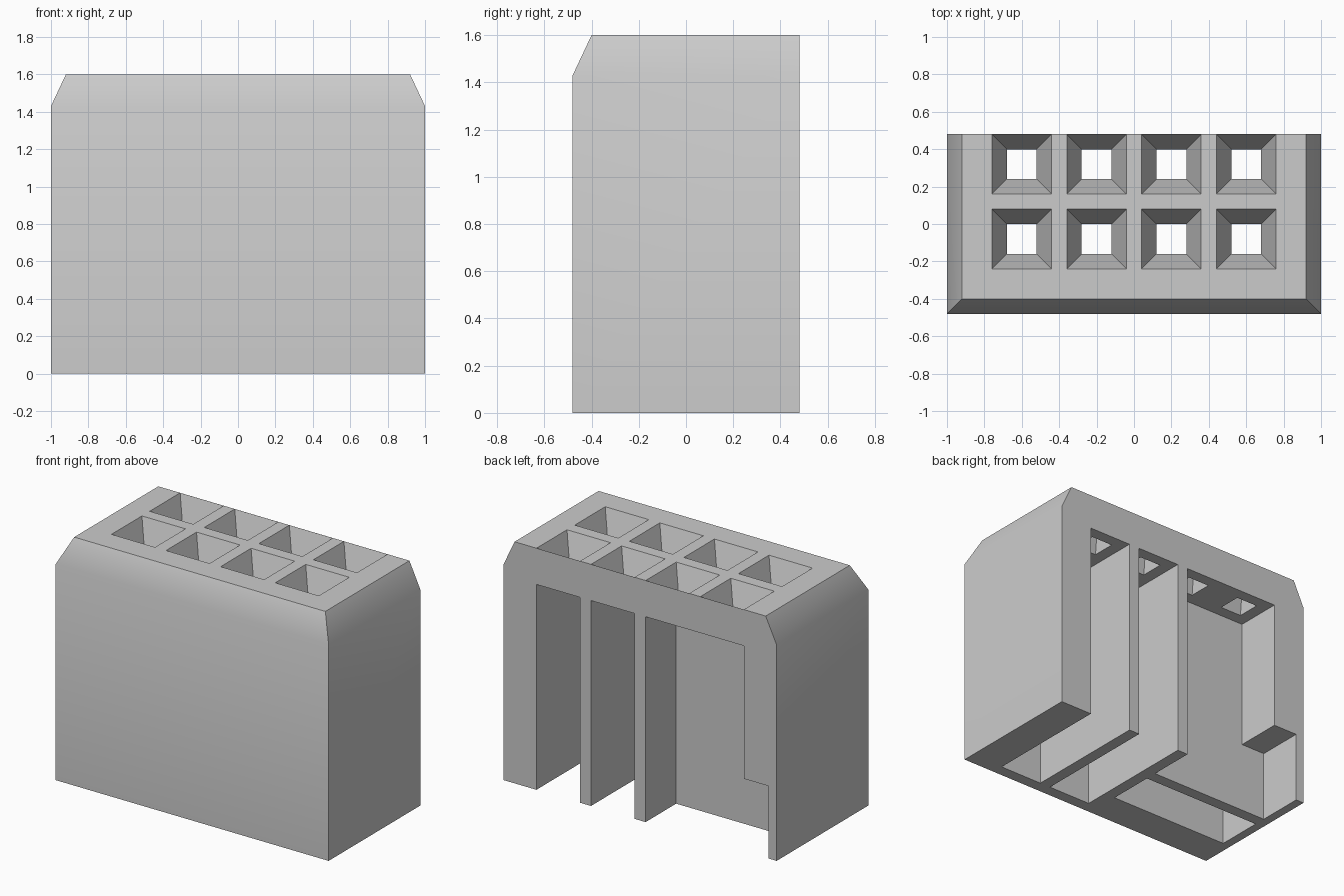
import bpy
import bmesh
from math import radians

cube = bpy.data.objects.get("Cube")
if cube:
    bpy.data.objects.remove(cube, do_unlink=True)

HALF_X, HALF_Y, TOP, SHOULDER = 1.0, 0.48, 1.6, 1.43
BEVEL, CEILING = 0.08, 1.36

grey = bpy.data.materials.new("plain grey")
grey.use_nodes = True
grey.diffuse_color = (0.6, 0.6, 0.6, 1)
grey.node_tree.nodes["Principled BSDF"].inputs["Base Color"].default_value = (0.6, 0.6, 0.6, 1)


def loft(name, loops):
    """Closed solid through a stack of matching point loops."""
    bm = bmesh.new()
    rings = [[bm.verts.new(p) for p in loop] for loop in loops]
    for a, b in zip(rings, rings[1:]):
        for i in range(len(a)):
            j = (i + 1) % len(a)
            bm.faces.new((a[i], a[j], b[j], b[i]))
    bm.faces.new(rings[0][::-1])
    bm.faces.new(rings[-1])
    bmesh.ops.recalc_face_normals(bm, faces=bm.faces)
    mesh = bpy.data.meshes.new(name)
    bm.to_mesh(mesh)
    bm.free()
    mesh.materials.append(grey)
    obj = bpy.data.objects.new(name, mesh)
    bpy.context.collection.objects.link(obj)
    return obj


def rect(x0, x1, y0, y1, z):
    return [(x0, y0, z), (x1, y0, z), (x1, y1, z), (x0, y1, z)]


def prism(name, profile, y0, y1):
    return loft(name, [[(x, y, z) for x, z in profile] for y in (y0, y1)])


# Block with a sloped shoulder on the front and both sides
inset = HALF_X - BEVEL
housing = loft("housing", [
    rect(-HALF_X, HALF_X, -HALF_Y, HALF_Y, 0),
    rect(-HALF_X, HALF_X, -HALF_Y, HALF_Y, SHOULDER),
    rect(-inset, inset, BEVEL - HALF_Y, HALF_Y, TOP),
])

# Two narrow slots open at the back and the bottom
cutters = []
for x in (0.04, 0.44):
    profile = [(x, -0.1), (x + 0.32, -0.1), (x + 0.32, CEILING), (x, CEILING)]
    cutters.append(prism("slot_cutter", profile, -0.40, 0.6))

# Stepped rear bay and the matching inner pocket
stepped = [(-0.04, -0.1), (-0.04, CEILING), (-0.76, CEILING),
           (-0.76, 0.48), (-0.94, 0.48), (-0.94, -0.1)]
cutters.append(prism("bay_cutter", stepped, 0.16, 0.6))
cutters.append(prism("pocket_cutter", stepped, -0.24, 0.08))

# Tapered square holes in the top, two rows of four
for y in (-0.08, 0.32):
    for x in (-0.6, -0.2, 0.2, 0.6):
        loops = []
        for z in (CEILING - 0.02, TOP + 0.02):
            r = 0.0795 + (z - CEILING) / 3
            loops.append(rect(x - r, x + r, y - r, y + r, z))
        cutters.append(loft("hole_cutter", loops))

bpy.ops.object.select_all(action='DESELECT')
housing.select_set(True)
bpy.context.view_layer.objects.active = housing
for cutter in cutters:
    cutter.hide_render = True
    mod = housing.modifiers.new("cut", 'BOOLEAN')
    mod.operation = 'DIFFERENCE'
    mod.solver = 'EXACT'
    mod.object = cutter
    bpy.ops.object.modifier_apply(modifier=mod.name)
    bpy.data.objects.remove(cutter, do_unlink=True)

bpy.ops.object.shade_smooth_by_angle(angle=radians(30))
